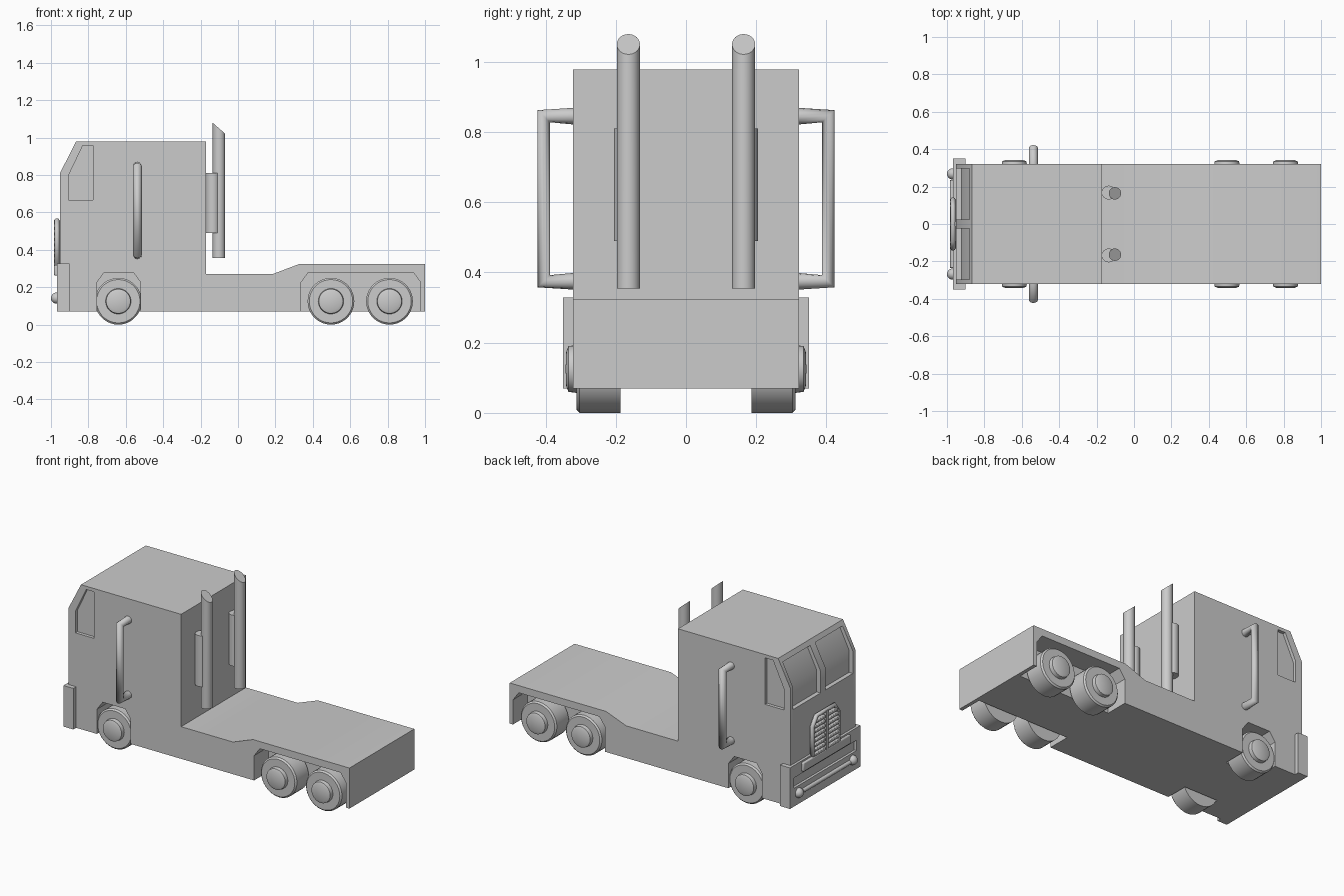
import bpy, bmesh, math
from mathutils import Matrix

if "Cube" in bpy.data.objects:
    bpy.data.objects.remove(bpy.data.objects["Cube"])


def finish(name, bm, angle=35):
    bmesh.ops.recalc_face_normals(bm, faces=bm.faces)
    me = bpy.data.meshes.new(name)
    bm.to_mesh(me)
    bm.free()
    ob = bpy.data.objects.new(name, me)
    bpy.context.collection.objects.link(ob)
    smooth(ob, angle)
    return ob


def smooth(ob, angle=35):
    bpy.ops.object.select_all(action='DESELECT')
    bpy.context.view_layer.objects.active = ob
    ob.select_set(True)
    bpy.ops.object.shade_smooth_by_angle(angle=math.radians(angle))


def prism(name, pts, a, b, axis='y'):
    """Extrude an outline: (x, z) points along y, or (y, z) points along x."""
    bm = bmesh.new()
    put = (lambda p: (p[0], a, p[1])) if axis == 'y' else (lambda p: (a, p[0], p[1]))
    face = bm.faces.new([bm.verts.new(put(p)) for p in pts])
    ext = bmesh.ops.extrude_face_region(bm, geom=[face])
    move = (0, b - a, 0) if axis == 'y' else (b - a, 0, 0)
    bmesh.ops.translate(bm, vec=move, verts=[v for v in ext['geom'] if isinstance(v, bmesh.types.BMVert)])
    return finish(name, bm)


def box(name, x0, x1, y0, y1, z0, z1, bevel=0):
    ob = prism(name, [(x0, z0), (x1, z0), (x1, z1), (x0, z1)], y0, y1)
    if bevel:
        m = ob.modifiers.new('bevel', 'BEVEL')
        m.width, m.segments = bevel, 2
    return ob


def cut(ob, cutters):
    for c in cutters:
        m = ob.modifiers.new('cut', 'BOOLEAN')
        m.operation, m.solver, m.object = 'DIFFERENCE', 'EXACT', c
        bpy.context.view_layer.objects.active = ob
        bpy.ops.object.modifier_apply(modifier=m.name)
        bpy.data.objects.remove(c)
    smooth(ob)


def tube(name, pts, r, cyclic=False):
    cu = bpy.data.curves.new(name, 'CURVE')
    cu.dimensions, cu.bevel_depth, cu.bevel_resolution, cu.use_fill_caps = '3D', r, 4, True
    sp = cu.splines.new('POLY')
    sp.points.add(len(pts) - 1)
    for p, co in zip(sp.points, pts):
        p.co = (*co, 1)
    sp.use_cyclic_u = cyclic
    ob = bpy.data.objects.new(name, cu)
    bpy.context.collection.objects.link(ob)
    return ob


def cylinder(name, x, y, r, z0, z1, slant=0):
    bm = bmesh.new()
    bmesh.ops.create_cone(bm, cap_ends=True, segments=24, radius1=r, radius2=r, depth=z1 - z0)
    for v in bm.verts:
        if v.co.z > 0:
            v.co.z -= v.co.x / r * slant
    bmesh.ops.translate(bm, vec=(x, y, (z0 + z1) / 2), verts=bm.verts)
    return finish(name, bm)


def wheel(name, x, side):
    prof = [(0, .187), (.125, .187), (.125, .303), (.116, .312), (.068, .312), (.065, .335), (.05, .341), (0, .343)]
    bm = bmesh.new()
    vs = [bm.verts.new((r, side * y, 0)) for r, y in prof]
    es = [bm.edges.new(p) for p in zip(vs, vs[1:])]
    bmesh.ops.spin(bm, geom=vs + es, cent=(0, 0, 0), axis=(0, 1, 0), angle=2 * math.pi, steps=36)
    bmesh.ops.remove_doubles(bm, verts=bm.verts, dist=1e-5)
    bmesh.ops.translate(bm, vec=(x, 0, .125), verts=bm.verts)
    return finish(name, bm)


# cab and chassis in one side profile
body = prism('cab_and_chassis', [(-.952, .07), (1, .07), (1, .325), (.33, .325), (.19, .272), (-.17, .272),
                                 (-.17, .978), (-.866, .978), (-.952, .81)], -.322, .322)

# wheel wells, side windows and windscreen panes
cutters = []
for s in (-1, 1):
    for x0, x1 in ((-.755, -.52), (.337, .977)):
        arch = [(x0, 0), (x0, .225), (x0 + .04, .28), (x1 - .04, .28), (x1, .225), (x1, 0)]
        cutters.append(prism('well_cut', arch, s * .178, s * .4))
    side = [(-.905, .665), (-.775, .665), (-.775, .957), (-.83, .957), (-.905, .80)]
    cutters.append(prism('side_window_cut', side, s * .302, s * .4))
    pane = [(-1.1, .67), (-.925, .67), (-.925, .81), (-.855, .95), (-1.1, .95)]
    cutters.append(prism('windscreen_cut', pane, s * .025, s * .297))
cut(body, cutters)

# front bumper with a long recess
bumper = box('front_bumper', -.968, -.90, -.35, .35, .07, .328)
cut(bumper, [box('bumper_cut', -1.1, -.945, -.31, .31, .185, .25)])
box('upper_bumper_bar', -.983, -.96, -.235, .235, .262, .318, .006)
tube('lower_bumper_bar', [(-.972, -.235, .14), (-.972, .235, .14)], .013)

# grille: arched plate, rim and louvres in two columns
arch = [(-.13, .30), (-.13, .50), (-.09, .557), (.09, .557), (.13, .50), (.13, .30)]
prism('grille_plate', arch, -.962, -.945, 'x')
tube('grille_rim', [(-.968, y, z) for y, z in arch], .013, True)
box('grille_centre_bar', -.983, -.955, -.01, .01, .30, .56)
for i in range(8):
    z = .325 + i * .029
    half = .125 if z < .5 else .125 - (z - .5) * .7
    for s in (-1, 1):
        box('grille_louvre', -.983, -.955, s * .015, s * half, z - .009, z + .009, .004)

# paired parts: lamps, side rails, exhaust stacks and wheels
for s in (-1, 1):
    bm = bmesh.new()
    bmesh.ops.create_uvsphere(bm, u_segments=20, v_segments=10, radius=.03)
    bmesh.ops.transform(bm, matrix=Matrix.Translation((-.97, s * .268, .142)), verts=bm.verts)
    finish('fog_lamp', bm)
    tube('side_rail', [(-.538, s * .31, .845), (-.538, s * .405, .845),
                       (-.538, s * .405, .375), (-.538, s * .31, .375)], .0245)
    cylinder('exhaust_stack', -.102, s * .164, .033, .355, 1.05, .029)
    cylinder('stack_bracket', -.135, s * .168, .037, .49, .81)
    for x in (-.64, .497, .81):
        wheel('wheel', x, s)
